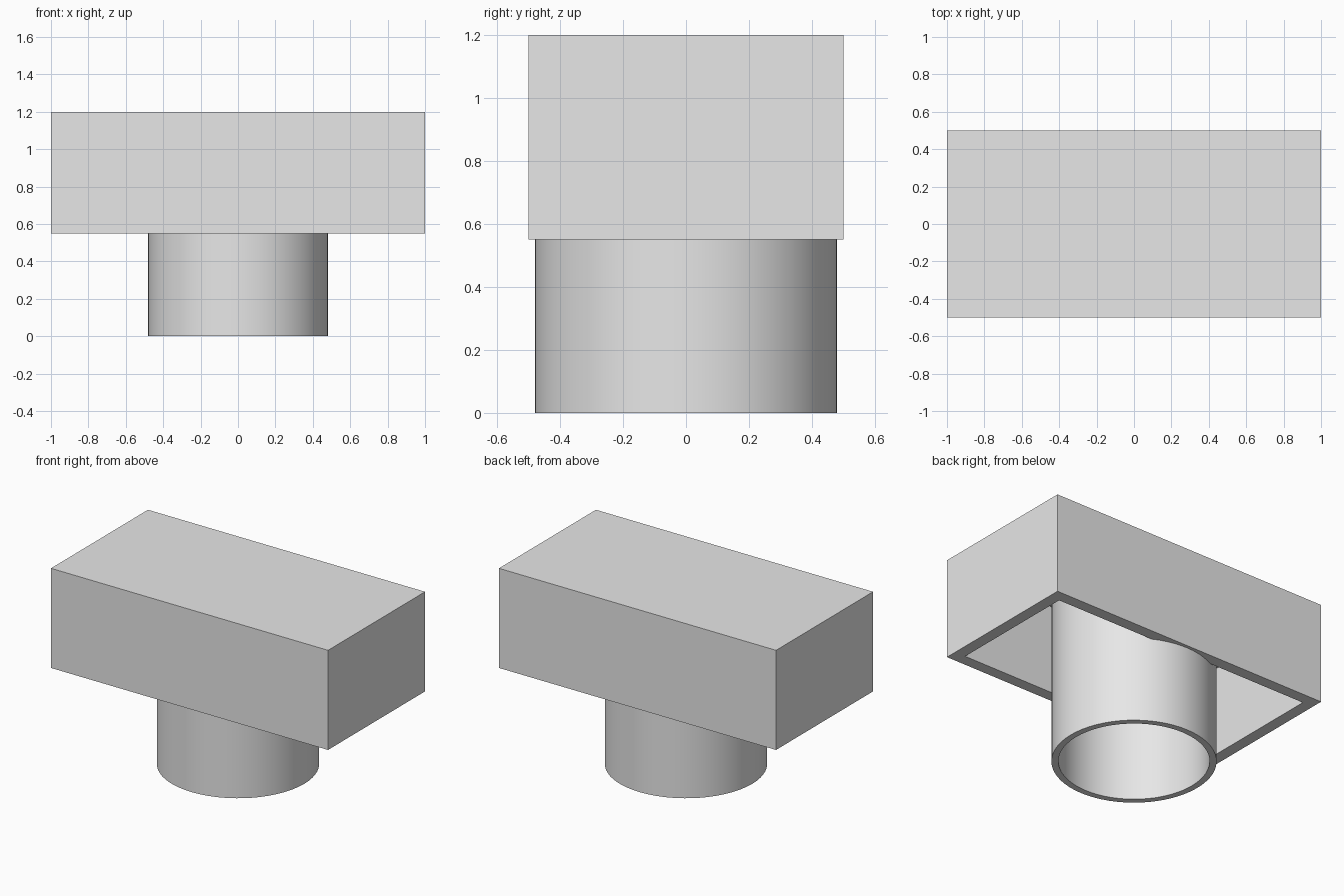
import bpy
import bmesh
import math

cube = bpy.data.objects.get("Cube")
if cube:
    bpy.data.objects.remove(cube, do_unlink=True)

# Single grey finish
grey = bpy.data.materials.new("plain_grey")
grey.use_nodes = True
colour = (0.8, 0.8, 0.8, 1)
grey.diffuse_color = colour
grey.node_tree.nodes["Principled BSDF"].inputs["Base Color"].default_value = colour

RIM_Z, TOP_Z, WALL = 0.55, 1.2, 0.075
CEILING_Z = TOP_Z - WALL


def add_part(name, bm):
    bmesh.ops.recalc_face_normals(bm, faces=bm.faces)
    mesh = bpy.data.meshes.new(name)
    bm.to_mesh(mesh)
    bm.free()
    mesh.materials.append(grey)
    obj = bpy.data.objects.new(name, mesh)
    bpy.context.collection.objects.link(obj)
    return obj


# Rectangular housing, hollowed out from below
bm = bmesh.new()
bmesh.ops.create_cube(bm, size=1)
for v in bm.verts:
    v.co.x *= 2
    v.co.z = TOP_Z if v.co.z > 0 else RIM_Z
bm.normal_update()
bottom = min(bm.faces, key=lambda f: f.calc_center_median().z)
bmesh.ops.inset_region(bm, faces=[bottom], thickness=WALL, use_even_offset=True)
cavity = bmesh.ops.extrude_discrete_faces(bm, faces=[bottom])["faces"][0]
for v in cavity.verts:
    v.co.z = CEILING_Z
add_part("housing", bm)

# Round outlet tube, a wall section spun about the z axis up to the ceiling
OUTER, INNER = 0.48, 0.44
bm = bmesh.new()
section = [bm.verts.new((r, 0, z)) for r, z in
           ((INNER, 0), (OUTER, 0), (OUTER, CEILING_Z + 0.01), (INNER, CEILING_Z + 0.01))]
edges = [bm.edges.new((section[i], section[(i + 1) % 4])) for i in range(4)]
bmesh.ops.spin(bm, geom=section + edges, cent=(0, 0, 0), axis=(0, 0, 1),
               angle=math.tau, steps=64, use_merge=True)
bmesh.ops.remove_doubles(bm, verts=bm.verts, dist=0.0001)
tube = add_part("outlet_tube", bm)

# Smooth the round walls while keeping the rims sharp
bpy.ops.object.select_all(action="DESELECT")
tube.select_set(True)
bpy.context.view_layer.objects.active = tube
bpy.ops.object.shade_smooth_by_angle(angle=math.radians(30))
